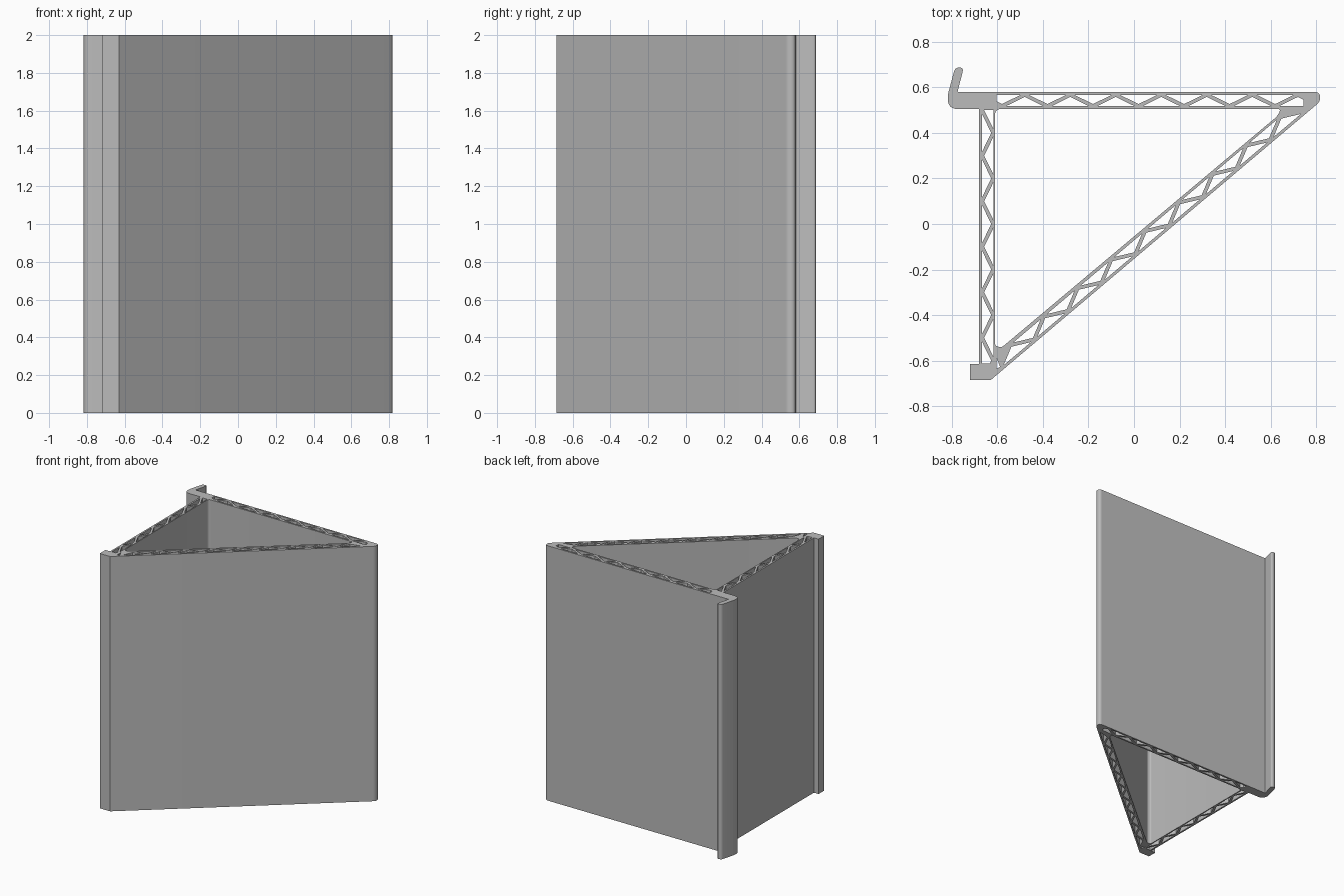
import bpy, bmesh
from math import hypot
from mathutils import Vector

old = bpy.data.objects.get("Cube")
if old:
    bpy.data.objects.remove(old, do_unlink=True)

HEIGHT, SKIN, CORE, STRUT = 2.0, 0.013, 0.049, 0.016


def rounded(corners, steps=6):
    """Closed outline from (x, y, cut), with each corner rounded by its cut length."""
    out = []
    for i, (x, y, cut) in enumerate(corners):
        p = Vector((x, y))
        if not cut:
            out.append(p)
            continue
        a = p + (Vector(corners[i - 1][:2]) - p).normalized() * cut
        b = p + (Vector(corners[(i + 1) % len(corners)][:2]) - p).normalized() * cut
        for k in range(steps + 1):
            t = k / steps
            out.append(a * (1 - t) ** 2 + p * 2 * t * (1 - t) + b * t * t)
    return out


def truss_cells(origin, along, across, first, half, count, lo, hi):
    """Triangular voids of a zigzag web, alternating sides, clipped to lo..hi."""
    inset = STRUT / 2 * hypot(half, CORE) / CORE
    reach = half - inset
    cells = []
    for k in range(count):
        mid = first + k * half
        s0, s1 = max(mid - reach, lo), min(mid + reach, hi)
        if s1 - s0 < 0.01:
            continue
        rise = lambda s: CORE * (reach - abs(s - mid)) / half
        pts = [(s0, 0), (s1, 0)]
        for s in (s1, mid, s0):
            if s0 <= s <= s1 and rise(s) > 0.001 and (s, rise(s)) != pts[-1]:
                pts.append((s, rise(s)))
        flip = k % 2
        cells.append([origin + along * s + across * (SKIN + (CORE - t if flip else t))
                      for s, t in pts])
    return cells


# Outer outline: wall, nose, sloping face, foot and hooked lip
nose, toe = Vector((0.818, 0.538)), Vector((-0.63, -0.686))
outline = rounded([
    (-0.775, 0.58, 0.004), (0.818, 0.58, 0.025), (*nose, 0.02), (*toe, 0),
    (-0.72, -0.686, 0), (-0.72, -0.615, 0), (-0.68, -0.615, 0), (-0.68, 0.505, 0),
    (-0.818, 0.505, 0.045), (-0.818, 0.567, 0.015),
    (-0.786, 0.687, 0.018), (-0.748, 0.687, 0.018)])

# Large triangular hollow with filleted corners
hollow = rounded([
    (-0.61, 0.505, 0.025), (0.645, 0.505, 0.015), (0.63, 0.474, 0.015),
    (-0.582, -0.543, 0.012), (-0.61, -0.535, 0.01)])

# Webbed walls: back, left-hand upright and slope
X, Y = Vector((1, 0)), Vector((0, 1))
slope = (nose - toe).normalized()
slope_in = Vector((-slope.y, slope.x))
voids = truss_cells(Vector((0, 0.505)), X, Y, -0.68, 0.1, 15, -0.603, 0.745)
voids += truss_cells(Vector((-0.68, 0)), Y, X, -0.6, 0.1, 12, -0.612, 0.5)
voids += truss_cells(toe, slope, slope_in, 0.165, 0.097, 17, 0.07, 1.8)
voids.append([Vector((-0.605, -0.585)), Vector((-0.605, -0.637)), Vector((-0.588, -0.627))])

# Fill the profile around its holes and extrude it upward
bm = bmesh.new()
for loop in [outline, hollow] + voids:
    vs = [bm.verts.new((p.x, p.y, 0)) for p in loop]
    for i, v in enumerate(vs):
        bm.edges.new((vs[i - 1], v))
bmesh.ops.triangle_fill(bm, use_beauty=True, edges=bm.edges[:], normal=(0, 0, 1))
top = bmesh.ops.extrude_face_region(bm, geom=bm.faces[:], use_keep_orig=True)["geom"]
bmesh.ops.translate(bm, vec=(0, 0, HEIGHT),
                    verts=[g for g in top if isinstance(g, bmesh.types.BMVert)])
bmesh.ops.recalc_face_normals(bm, faces=bm.faces[:])
mesh = bpy.data.meshes.new("webbed_frame")
bm.to_mesh(mesh)
bm.free()
frame = bpy.data.objects.new("webbed_frame", mesh)
bpy.context.collection.objects.link(frame)

# Plain grey finish
grey = bpy.data.materials.new("plain_grey")
grey.use_nodes = True
colour = (0.5, 0.5, 0.5, 1)
grey.diffuse_color = colour
grey.node_tree.nodes["Principled BSDF"].inputs["Base Color"].default_value = colour
mesh.materials.append(grey)

bpy.ops.object.select_all(action="DESELECT")
frame.select_set(True)
bpy.context.view_layer.objects.active = frame
bpy.ops.object.shade_smooth_by_angle(angle=0.6)
